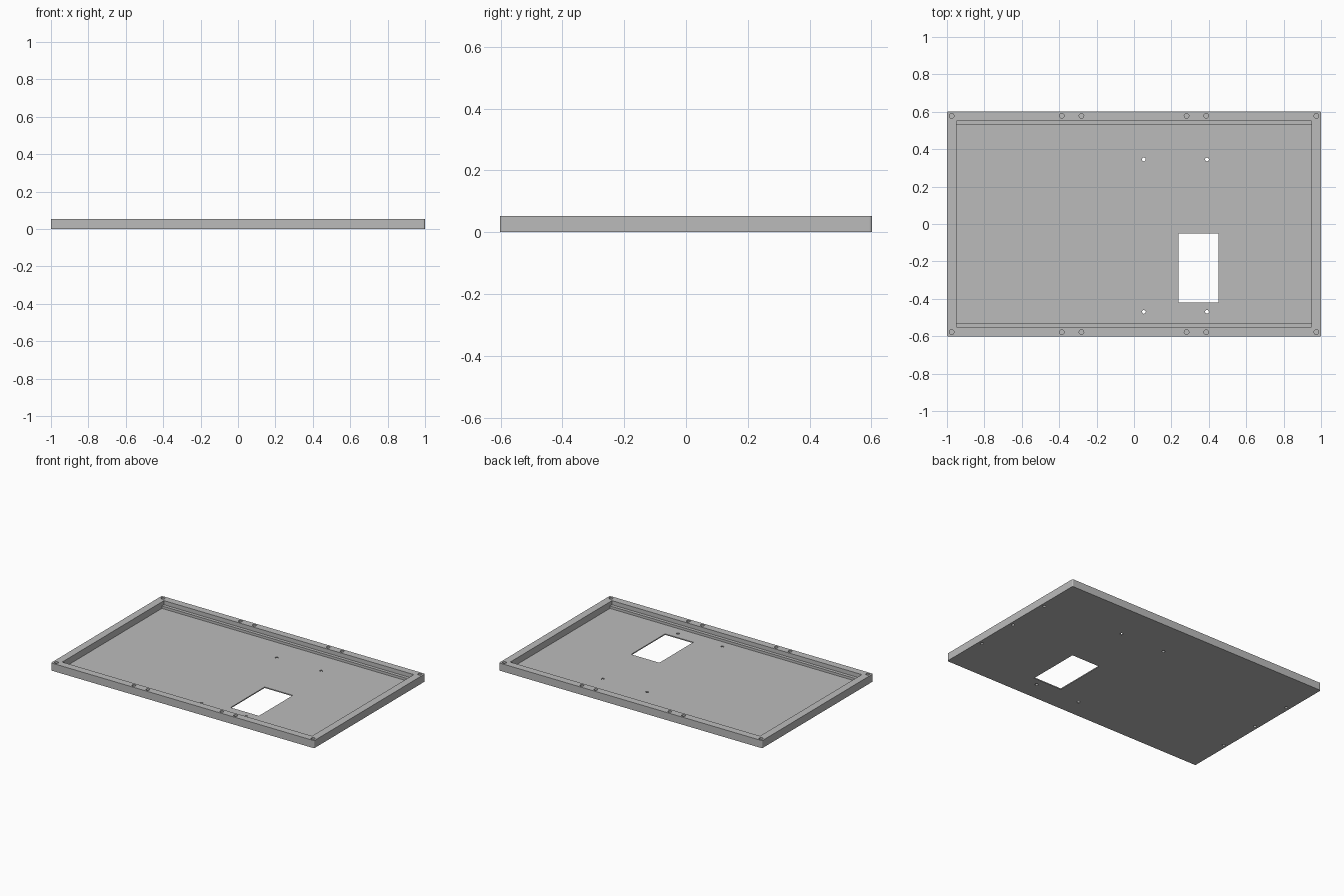
import bpy, bmesh
from mathutils import Matrix, Vector

if "Cube" in bpy.data.objects:
    bpy.data.objects.remove(bpy.data.objects["Cube"])

HX, HY, H = 1.0, 0.602, 0.052      # outer half sizes and height
FLOOR, LEDGE = 0.007, 0.024        # floor thickness, ledge height

grey = bpy.data.materials.new("light grey")
grey.diffuse_color = (0.5, 0.5, 0.5, 1)
grey.use_nodes = True
grey.node_tree.nodes["Principled BSDF"].inputs["Base Color"].default_value = grey.diffuse_color


def add_box(bm, x0, x1, y0, y1, z0, z1):
    m = Matrix.Translation(((x0 + x1) / 2, (y0 + y1) / 2, (z0 + z1) / 2))
    m = m @ Matrix.Diagonal((x1 - x0, y1 - y0, z1 - z0, 1))
    return bmesh.ops.create_cube(bm, size=1, matrix=m)["verts"]


def add_hole(bm, x, y, z0, z1, r):
    bmesh.ops.create_cone(bm, cap_ends=True, segments=20, radius1=r, radius2=r,
                          depth=z1 - z0,
                          matrix=Matrix.Translation((x, y, (z0 + z1) / 2)))


def make(name, bm):
    bmesh.ops.recalc_face_normals(bm, faces=bm.faces)
    me = bpy.data.meshes.new(name)
    bm.to_mesh(me)
    bm.free()
    me.materials.append(grey)
    ob = bpy.data.objects.new(name, me)
    bpy.context.collection.objects.link(ob)
    return ob


# solid block with slightly rounded upright corners
bm = bmesh.new()
add_box(bm, -HX, HX, -HY, HY, 0, H)
upright = [e for e in bm.edges
           if abs(e.verts[0].co.z - e.verts[1].co.z) > 0.01]
bmesh.ops.bevel(bm, geom=upright, offset=0.008, segments=4, profile=0.5,
                affect='EDGES')
tray = make("tray", bm)

# stepped pocket: profile in y/z swept along x, leaving ledges on the long sides
bm = bmesh.new()
yi, yw, xi, top = 0.530, 0.552, 0.949, H + 0.05
profile = [(-yi, FLOOR), (yi, FLOOR), (yi, LEDGE), (yw, LEDGE),
           (yw, top), (-yw, top), (-yw, LEDGE), (-yi, LEDGE)]
face = bm.faces.new([bm.verts.new((-xi, y, z)) for y, z in profile])
ext = bmesh.ops.extrude_face_region(bm, geom=[face])["geom"]
bmesh.ops.translate(bm, vec=Vector((2 * xi, 0, 0)),
                    verts=[v for v in ext if isinstance(v, bmesh.types.BMVert)])
pocket = make("pocket_cutter", bm)

# window, floor holes, and blind screw holes in rim and underside
bm = bmesh.new()
add_box(bm, 0.238, 0.453, -0.420, -0.051, -0.02, 0.03)
for x in (0.053, 0.390):
    for y in (0.345, -0.470):
        add_hole(bm, x, y, -0.02, 0.03, 0.010)
for sx in (-1, 1):
    for sy in (-1, 1):
        for x in (0.975, 0.386, 0.281):
            add_hole(bm, sx * x, sy * 0.578, 0.022, H + 0.02, 0.0125)
    for y in (-0.3, 0, 0.3):
        add_hole(bm, sx * 0.975, y, -0.02, 0.025, 0.010)
holes = make("hole_cutter", bm)

# cut, bake the result and drop the cutters
for cutter in (pocket, holes):
    cutter.hide_render = True
    mod = tray.modifiers.new("cut", 'BOOLEAN')
    mod.operation, mod.solver, mod.object = 'DIFFERENCE', 'EXACT', cutter
deps = bpy.context.evaluated_depsgraph_get()
result = bpy.data.meshes.new_from_object(tray.evaluated_get(deps))
tray.modifiers.clear()
tray.data = result
for cutter in (pocket, holes):
    bpy.data.objects.remove(cutter)
